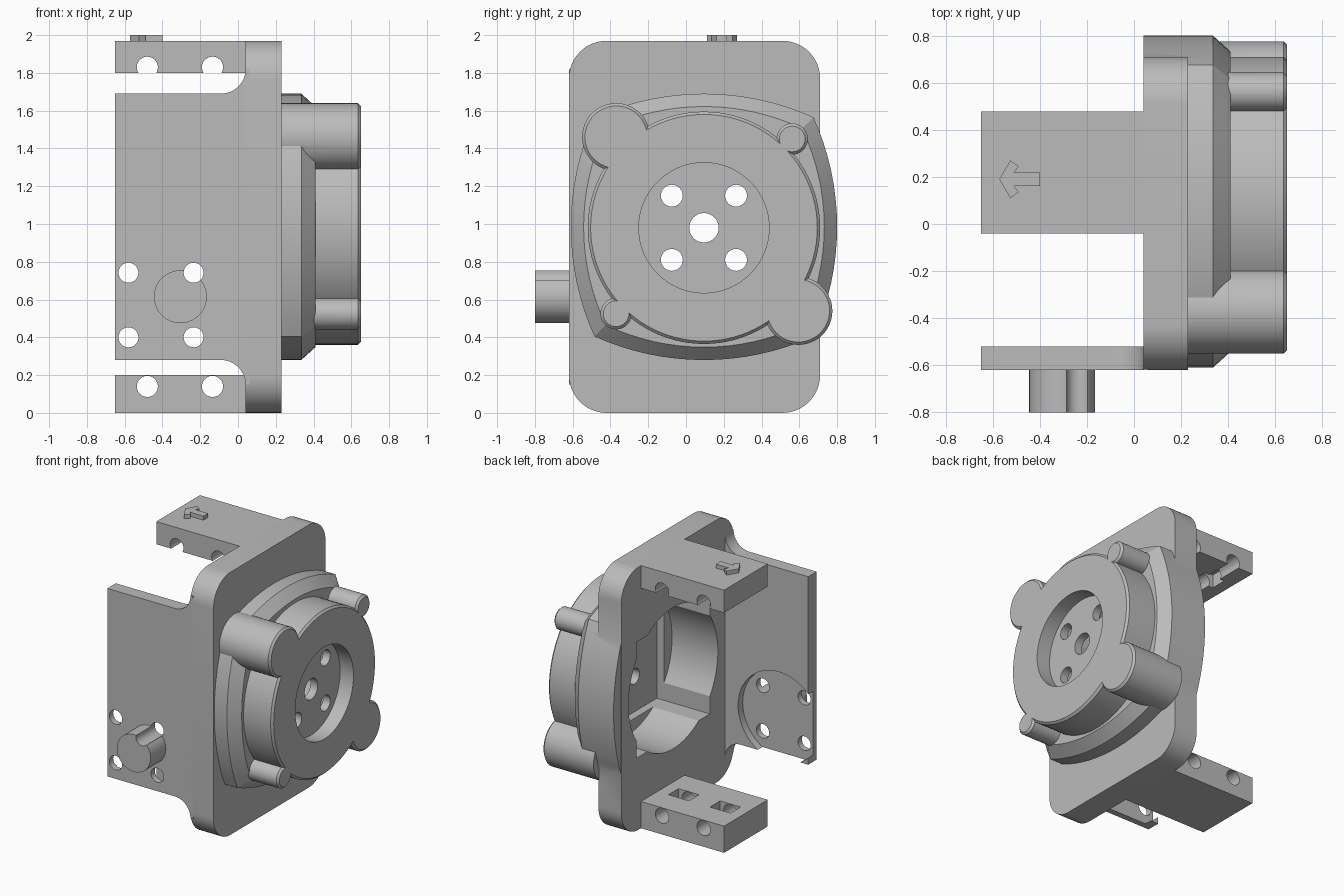
import bpy, bmesh
from math import sin, cos, pi, asin
from mathutils import Vector

if "Cube" in bpy.data.objects:
    bpy.data.objects.remove(bpy.data.objects["Cube"], do_unlink=True)

grey = bpy.data.materials.new("plain grey")
grey.use_nodes = True
grey.diffuse_color = (0.5, 0.5, 0.5, 1)
grey.node_tree.nodes["Principled BSDF"].inputs["Base Color"].default_value = (0.5, 0.5, 0.5, 1)


# ---- outlines ----
def arc(a, b, r, start, end, n=12):
    return [(a + r * cos(start + (end - start) * i / n),
             b + r * sin(start + (end - start) * i / n)) for i in range(n + 1)]


def circle(a, b, r, n=48):
    return arc(a, b, r, 0, 2 * pi, n)[:-1]


def rect(a0, a1, b0, b1):
    return [(a0, b0), (a1, b0), (a1, b1), (a0, b1)]


def rounded(a0, a1, b0, b1, r):
    centres = rect(a0 + r, a1 - r, b0 + r, b1 - r)
    return [p for k, c in enumerate(centres)
            for p in arc(*c, r, pi + k * pi / 2, 1.5 * pi + k * pi / 2)]


def bowed_square(a, b, half, corner):
    sag = half - corner
    radius = (corner ** 2 + sag ** 2) / (2 * sag)
    spread = asin(corner / radius)
    pts = []
    for k in range(4):
        t = k * pi / 2
        off = half - radius
        pts += arc(a + off * cos(t), b + off * sin(t), radius, t - spread, t + spread, 16)[:-1]
    return pts


# ---- solids ----
def loft(name, axis, sections):
    """Solid through (position, outline) sections along an axis."""
    place = {"x": lambda t, a, b: (t, a, b),
             "y": lambda t, a, b: (a, t, b),
             "z": lambda t, a, b: (a, b, t)}[axis]
    bm = bmesh.new()
    rings = [[bm.verts.new(Vector(place(t, a, b))) for a, b in pts] for t, pts in sections]
    for low, high in zip(rings, rings[1:]):
        for i in range(len(low)):
            j = (i + 1) % len(low)
            bm.faces.new((low[i], low[j], high[j], high[i]))
    bm.faces.new(rings[0])
    bm.faces.new(rings[-1])
    bmesh.ops.recalc_face_normals(bm, faces=bm.faces)
    mesh = bpy.data.meshes.new(name)
    bm.to_mesh(mesh)
    bm.free()
    mesh.materials.append(grey)
    ob = bpy.data.objects.new(name, mesh)
    bpy.context.collection.objects.link(ob)
    return ob


def prism(name, axis, lo, hi, pts):
    return loft(name, axis, [(lo, pts), (hi, pts)])


def combine(ob, others, operation):
    """Apply booleans and remove the helper solids."""
    for other in others:
        mod = ob.modifiers.new("cut", "BOOLEAN")
        mod.operation, mod.solver, mod.object = operation, "EXACT", other
        dg = bpy.context.evaluated_depsgraph_get()
        mesh = bpy.data.meshes.new_from_object(ob.evaluated_get(dg))
        ob.modifiers.clear()
        ob.data = mesh
        bpy.data.objects.remove(other, do_unlink=True)


CY, CZ = 0.095, 0.98          # hub axis
FACE = 0.65                   # outer hub face


def hub_post(name, y, z, r, start, n=48):
    return loft(name, "x", [(start, circle(y, z, r, n)), (FACE - 0.015, circle(y, z, r, n)),
                            (FACE, circle(y, z, r - 0.015, n))])


# ---- mounting plate with bowed flange, hub and corner posts ----
mount = prism("hub_mount", "x", 0.04, 0.23, rounded(-0.62, 0.71, 0, 1.97, 0.2))
outer = bowed_square(CY, CZ + 0.005, 0.705, 0.58)
inner = bowed_square(CY, CZ + 0.005, 0.637, 0.52)
combine(mount, [
    loft("flange", "x", [(0.041, outer), (0.335, outer), (0.41, inner)]),
    hub_post("hub", CY, CZ, 0.615, 0.3, 96),
    hub_post("large_post_front", -0.37, 1.46, 0.18, 0.225),
    hub_post("large_post_back", 0.595, 0.54, 0.18, 0.225),
    hub_post("small_post_back", 0.562, 1.45, 0.083, 0.3, 32),
    hub_post("small_post_front", -0.37, 0.525, 0.083, 0.3, 32),
], "UNION")

# hollow interior, face recess and screw holes
S = 0.435
cuts = [prism("bore", "x", -0.1, 0.42, circle(CY, CZ, 0.53, 72)),
        prism("square_pocket", "x", -0.1, 0.48, rect(CY - S, CY + S, CZ - S, CZ + S)),
        prism("recess", "x", 0.54, 0.8, circle(CY, CZ, 0.345, 64)),
        prism("shaft_hole", "x", 0.4, 0.7, circle(CY, CZ, 0.078, 32))]
for sy in (-1, 1):
    for sz in (-1, 1):
        cuts.append(prism("hole", "x", 0.4, 0.7, circle(CY + sy * 0.17, CZ + sz * 0.17, 0.058, 24)))
combine(mount, cuts, "DIFFERENCE")

# ---- side plate with filleted root ----
R = 0.13
profile = ([(-0.65, 0.28)] + arc(0.04 - R, 0.28 - R, R, pi / 2, 0)
           + [(0.06, 0.28 - R), (0.06, 1.69 + R)]
           + arc(0.04 - R, 1.69 + R, R, 0, -pi / 2) + [(-0.65, 1.69)])
side = prism("side_plate", "y", -0.62, -0.52, profile)
combine(side, [prism("side_peg", "y", -0.8, -0.6, circle(-0.305, 0.615, 0.14))], "UNION")
cuts = [prism("round_pocket", "y", -0.575, -0.4, circle(-0.408, 0.57, 0.34, 64))]
for x in (-0.58, -0.235):
    for z in (0.4, 0.742):
        cuts.append(prism("hole", "y", -0.9, -0.4, circle(x, z, 0.053, 24)))
combine(side, cuts, "DIFFERENCE")

# ---- upper and lower tabs with cross holes and nut pockets ----
tabs = []
for name, z0, z1, hole_z, p0, p1 in (("upper_tab", 1.8, 1.97, 1.83, 1.7, 1.9),
                                     ("lower_tab", 0, 0.2, 0.14, 0.07, 0.3)):
    tab = prism(name, "z", z0, z1, rect(-0.65, 0.05, -0.04, 0.477))
    cuts = []
    for x in (-0.48, -0.135):
        cuts.append(prism("hole", "y", -0.2, 0.6, circle(x, hole_z, 0.056, 24)))
        cuts.append(prism("nut_pocket", "z", p0, p1, rect(x - 0.085, x + 0.085, 0.16, 0.28)))
    combine(tab, cuts, "DIFFERENCE")
    tabs.append(tab)

# ---- raised direction arrow on the upper tab ----
half = [(-0.4, 0.028), (-0.51, 0.028), (-0.49, 0.055), (-0.525, 0.08)]
arrow = prism("raised_arrow", "z", 1.96, 2.0,
              [(x, 0.19 + d) for x, d in half] + [(-0.572, 0.19)]
              + [(x, 0.19 - d) for x, d in reversed(half)])

# ---- smooth curved walls, keep edges sharp ----
bpy.ops.object.select_all(action="DESELECT")
for ob in [mount, side, arrow] + tabs:
    ob.select_set(True)
bpy.context.view_layer.objects.active = mount
bpy.ops.object.shade_smooth_by_angle(angle=0.5)
